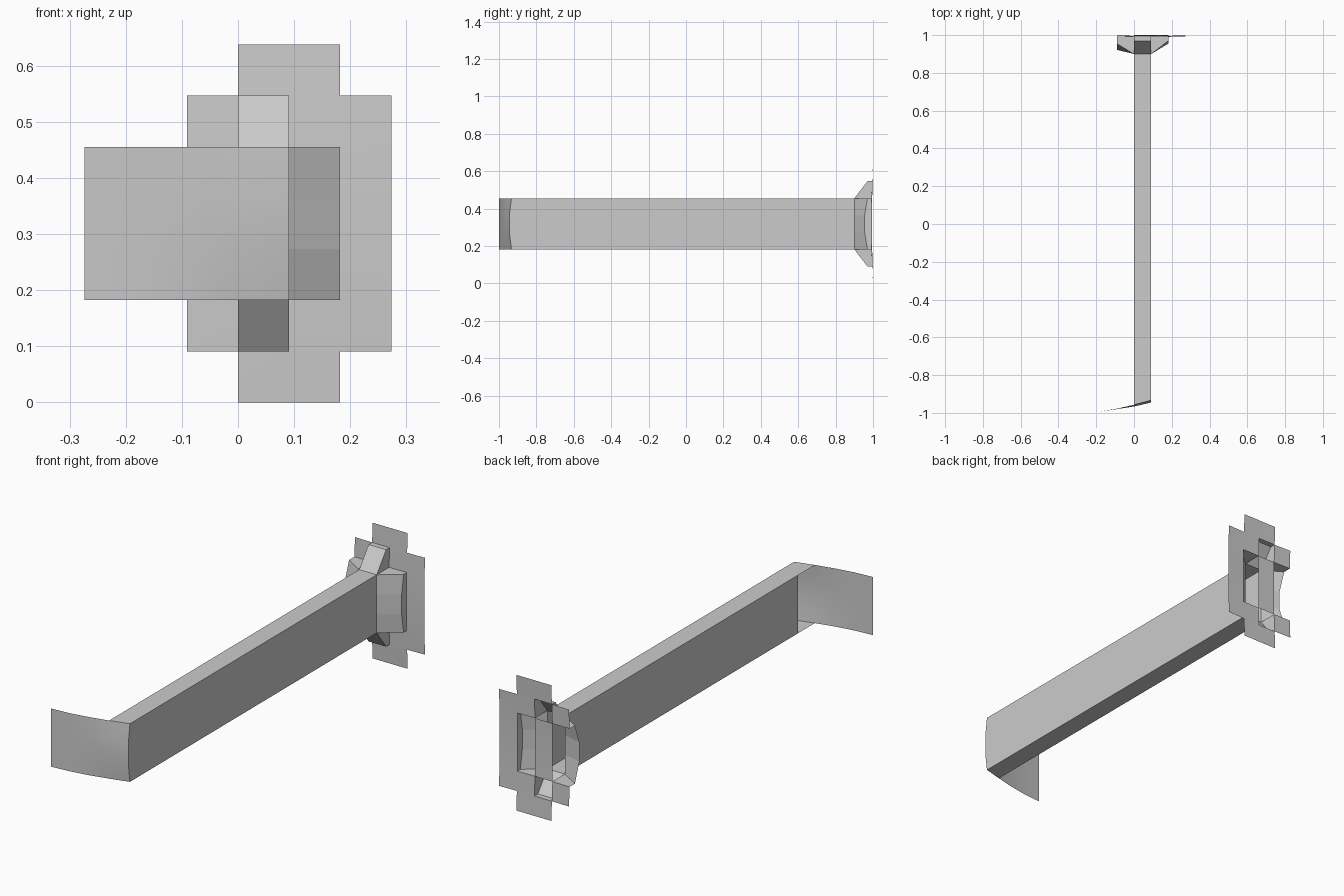
import bpy, bmesh

if "Cube" in bpy.data.objects:
    bpy.data.objects.remove(bpy.data.objects["Cube"])

C = 0.0911                     # grid cell size used throughout
MID = 3.5 * C                  # height of the beam axis
Z0, Z1 = 2 * C, 5 * C          # beam bottom and top
ROWS = [Z0, 3 * C, 4 * C, Z1]


def finish(name, strips, smooth=False):
    """Make an object from a list of quads/polygons given as points."""
    bm = bmesh.new()
    for pts in strips:
        bm.faces.new([bm.verts.new(p) for p in pts])
    bmesh.ops.remove_doubles(bm, verts=bm.verts, dist=1e-5)
    me = bpy.data.meshes.new(name)
    bm.to_mesh(me)
    bm.free()
    for p in me.polygons:
        p.use_smooth = smooth
    ob = bpy.data.objects.new(name, me)
    bpy.context.collection.objects.link(ob)
    return ob


def loft(a, b):
    """Quads between two point rows."""
    return [(a[i], a[i + 1], b[i + 1], b[i]) for i in range(len(a) - 1)]


def bowed(x, y_end, y_mid):
    """Vertical edge at x, bowed from y_end at its tips to y_mid."""
    return [(x, y, z) for z, y in zip(ROWS, (y_end, y_mid, y_mid, y_end))]


# front plate: bends back toward the beam
front = [bowed(-3 * C, -1, -1), bowed(-2 * C, -.993, -.993),
         bowed(-C, -.978, -.980), bowed(0, -.957, -.966), bowed(C, -.933, -.945)]
quads = []
for a, b in zip(front, front[1:]):
    quads += loft(b, a)
finish("front_plate", quads, True)

# beam: open channel, with its left wall stopping short of the front plate
BACK = .90
walls = loft(front[4], bowed(C, BACK, BACK))
walls += loft(bowed(0, BACK, BACK), bowed(0, -.83, -.83))
for z in (Z0, Z1):
    walls.append([(0, -.957, z), (C, -.933, z), (C, BACK, z), (0, BACK, z)][::1 if z == Z1 else -1])
finish("beam", walls)


# back plate: shallow dish made of the occupied cells
def dish(x, z):
    return (x, .99 + .01 * min(1, ((x - C) ** 2 + (z - MID) ** 2) / .1), z)


cells = {-1: (1, 5), 0: (0, 2, 3, 4, 6), 1: (0, 1, 5, 6), 2: (1, 2, 3, 4, 5)}
finish("back_plate", [[dish(x * C, z * C) for x, z in
                       ((i, j), (i + 1, j), (i + 1, j + 1), (i, j + 1))]
                      for i, rows in cells.items() for j in rows], True)

# side flares joining the beam to the back plate
right_edge, left_edge = bowed(2 * C, .97, .955), bowed(-C, .955, .922)
right = loft(bowed(C, BACK, BACK), right_edge)
right += loft(right_edge, [dish(2 * C, z) for z in ROWS])
left = loft(left_edge, bowed(0, BACK, BACK))
for z in (Z0, Z1):
    right.append([(C, BACK, z), (2 * C, .97, z), dish(2 * C, z), dish(C, z)])
    left.append([(0, BACK, z), (-C, .955, z), dish(-C, z), dish(0, z)])
finish("right_flare", right)
finish("left_flare", left)

# upper and lower flares with closed cheeks
for name, z, out in (("top_flare", Z1, 6 * C), ("bottom_flare", Z0, C)):
    f = [[(0, BACK, z), (C, BACK, z), (C, .97, out), (0, .97, out)],
         [(0, .97, out), (C, .97, out), dish(C, out), dish(0, out)]]
    for x in (0, C):
        f.append([(x, BACK, z), (x, .97, out), dish(x, out), dish(x, z)])
    finish(name, f)
